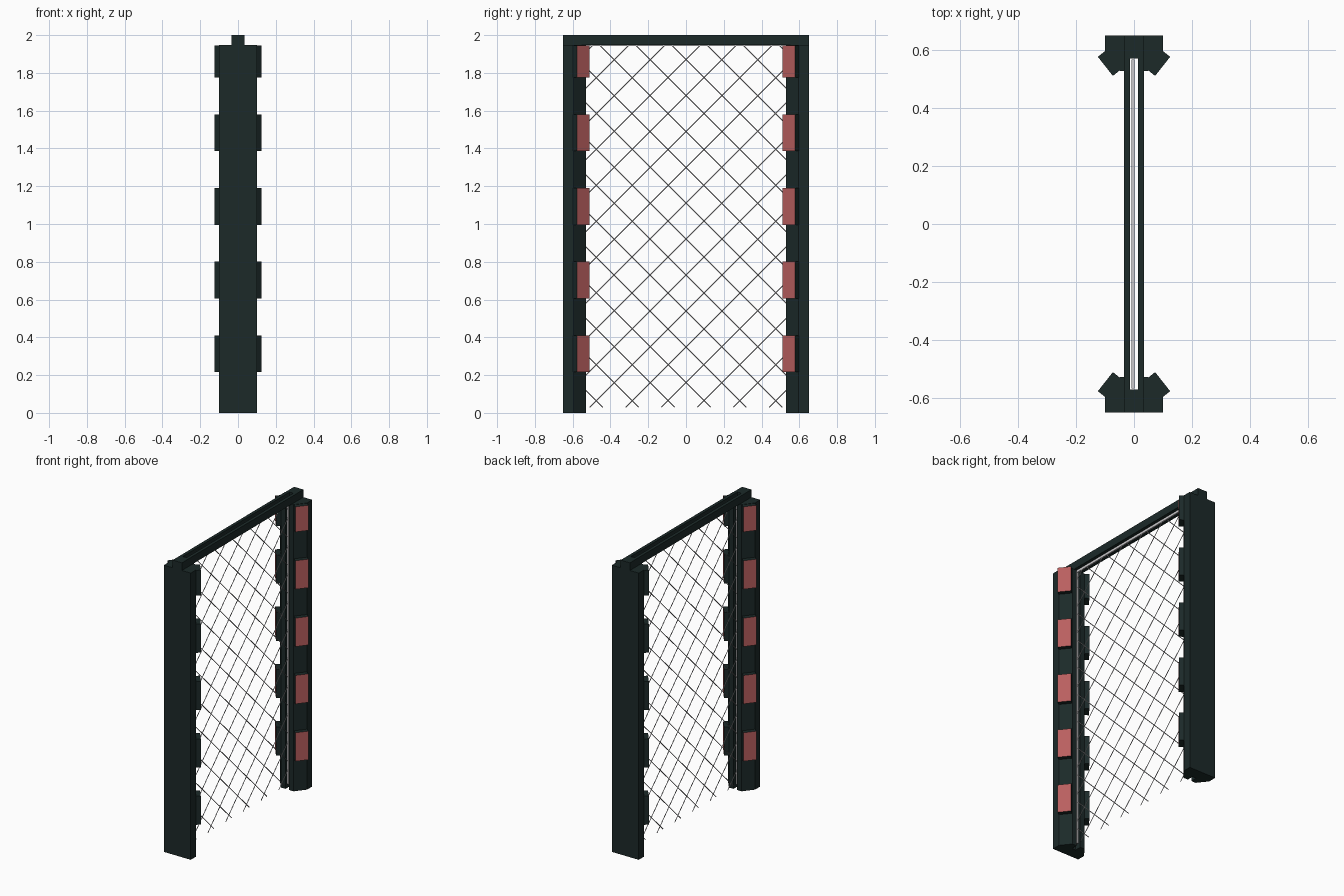
import bpy, bmesh
from mathutils import Vector

cube = bpy.data.objects.get("Cube")
if cube:
    bpy.data.objects.remove(cube, do_unlink=True)


def material(name, rgb):
    m = bpy.data.materials.new(name)
    m.use_nodes = True
    m.diffuse_color = (*rgb, 1)
    m.node_tree.nodes["Principled BSDF"].inputs["Base Color"].default_value = (*rgb, 1)
    return m


DARK = material("dark green grey", (0.0113, 0.0225, 0.022))
RED = material("muted red", (0.49, 0.115, 0.115))
PALE = material("pale wire grey", (0.6, 0.59, 0.61))


def finish(bm, name, *mats):
    bmesh.ops.recalc_face_normals(bm, faces=bm.faces[:])
    me = bpy.data.meshes.new(name)
    bm.to_mesh(me)
    bm.free()
    for m in mats:
        me.materials.append(m)
    ob = bpy.data.objects.new(name, me)
    bpy.context.collection.objects.link(ob)


def prism(bm, faces2d, z0, z1):
    """Extrude flat faces, given as lists of (x, y), from z0 up to z1."""
    cache = {}
    for pts in faces2d:
        for p in pts:
            if p not in cache:
                cache[p] = bm.verts.new((*p, z0))
    base = [bm.faces.new([cache[p] for p in pts]) for pts in faces2d]
    res = bmesh.ops.extrude_face_region(bm, geom=base, use_keep_orig=True)
    top = [v for v in res["geom"] if isinstance(v, bmesh.types.BMVert)]
    bmesh.ops.translate(bm, verts=top, vec=(0, 0, z1 - z0))


def rectangle(x0, x1, y0, y1):
    return [(x0, y0), (x1, y0), (x1, y1), (x0, y1)]


POST_TOP, SLOT, SLOT_END = 1.948, 0.014, 0.573

# Posts: chamfered towards the opening, with a slot for the mesh
half = [(0.101, 0.652), (0.101, 0.596), (0.048, 0.529), (SLOT, 0.529), (SLOT, SLOT_END)]
outline = half + [(-x, y) for x, y in reversed(half)]
for side, s in (("front", -1), ("back", 1)):
    bm = bmesh.new()
    prism(bm, [[(x, y * s) for x, y in outline]], 0, POST_TOP)
    finish(bm, side + "_post", DARK)

# Top beam: a bar with a long slot through it
outer = rectangle(-0.035, 0.035, -0.652, 0.652)
inner = rectangle(-SLOT, SLOT, -SLOT_END, SLOT_END)
ring = [[outer[i - 1], outer[i], inner[i], inner[i - 1]] for i in range(4)]
bm = bmesh.new()
prism(bm, ring, POST_TOP, 2.0)
finish(bm, "top_beam", DARK)

# Lamps: boxes set into the post chamfers, red on the face that looks outwards
lamp = [(0.125, 0.578), (0.073, 0.512), (0.043, 0.536), (0.095, 0.602)]
for side, sy in (("front", -1), ("back", 1)):
    for hand, sx in (("right", -1), ("left", 1)):
        bm = bmesh.new()
        for i in range(5):
            z0 = 0.217 + 0.3895 * i
            prism(bm, [[(x * sx, y * sy) for x, y in lamp]], z0, min(z0 + 0.194, 1.946))
        bmesh.ops.recalc_face_normals(bm, faces=bm.faces[:])
        out = Vector((0.79 * sx, -0.62 * sy, 0))
        for f in bm.faces:
            f.material_index = int(f.normal.dot(out) > 0.9)
        finish(bm, f"{side}_{hand}_lamps", DARK, RED)

# Mesh border: thin strips that hold the wires inside the slots
bm = bmesh.new()
prism(bm, [rectangle(-0.008, 0.002, -0.568, 0.568)], 1.943, 1.98)
for s in (-1, 1):
    prism(bm, [rectangle(-0.008, 0.002, 0.54 * s, 0.568 * s)], 0.03, 1.943)
finish(bm, "mesh_border", PALE)

# Wire mesh: two families of diagonal wires, clipped to the frame
PITCH, WIDE, LOW, HIGH = 0.19, 0.56, 0.03, 1.97
for name, d in (("rising_wires", 1), ("falling_wires", -1)):
    cu = bpy.data.curves.new(name, "CURVE")
    cu.dimensions = "3D"
    cu.bevel_depth = 0.0028
    cu.bevel_resolution = 0
    cu.use_fill_caps = True
    for k in range(-16, 17):
        y0 = -0.13 * d + PITCH * k
        # height range over which the wire stays between the posts
        ends = sorted(((WIDE - y0) * d + LOW, (-WIDE - y0) * d + LOW))
        za, zb = max(LOW, ends[0]), min(HIGH, ends[1])
        if zb - za < 0.03:
            continue
        sp = cu.splines.new("POLY")
        sp.points.add(1)
        for p, z in zip(sp.points, (za, zb)):
            p.co = (-0.004 + 0.002 * d, y0 + d * (z - LOW), z, 1)
    cu.materials.append(PALE)
    ob = bpy.data.objects.new(name, cu)
    bpy.context.collection.objects.link(ob)
